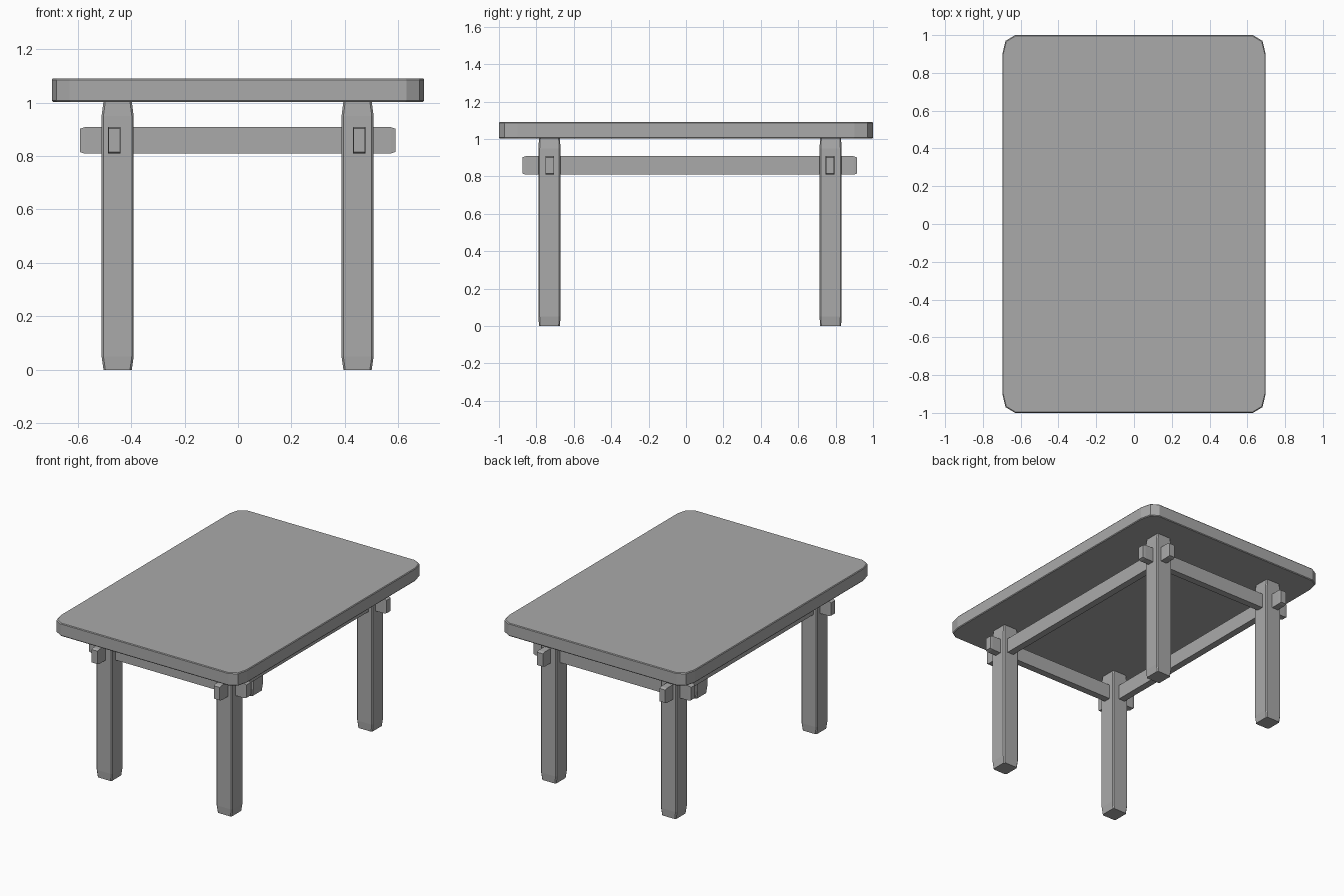
import bpy, bmesh

if "Cube" in bpy.data.objects:
    bpy.data.objects.remove(bpy.data.objects["Cube"])

wood = bpy.data.materials.new("grey_wood")
wood.diffuse_color = (0.4, 0.4, 0.4, 1)
wood.use_nodes = True
wood.node_tree.nodes["Principled BSDF"].inputs["Base Color"].default_value = wood.diffuse_color


def loft(name, rings):
    """Skin a stack of equal-length point rings and cap both ends."""
    bm = bmesh.new()
    loops = [[bm.verts.new(p) for p in ring] for ring in rings]
    for a, b in zip(loops, loops[1:]):
        for i in range(len(a)):
            j = (i + 1) % len(a)
            bm.faces.new((a[i], a[j], b[j], b[i]))
    bm.faces.new(loops[0])
    bm.faces.new(loops[-1])
    bmesh.ops.recalc_face_normals(bm, faces=bm.faces)
    mesh = bpy.data.meshes.new(name)
    bm.to_mesh(mesh)
    bm.free()
    mesh.materials.append(wood)
    obj = bpy.data.objects.new(name, mesh)
    bpy.context.collection.objects.link(obj)
    return obj


def chamfered(hx, hy, c):
    """Rectangle outline with cut corners."""
    return [(hx, -hy + c), (hx, hy - c), (hx - c, hy), (-hx + c, hy),
            (-hx, hy - c), (-hx, -hy + c), (-hx + c, -hy), (hx - c, -hy)]


# Tabletop: rounded corners in three facets, rim softened at top and bottom
def top_outline(inset):
    corner = [(0.697, 0.90), (0.68, 0.97), (0.63, 1.0)]
    pts = []
    for sx, sy in ((1, 1), (-1, 1), (-1, -1), (1, -1)):
        part = [(sx * (x - inset), sy * (y - inset)) for x, y in corner]
        pts += part if sx * sy > 0 else part[::-1]
    return pts


loft("tabletop", [[(x, y, z) for x, y in top_outline(i)]
                  for z, i in ((1.003, 0.004), (1.008, 0), (1.085, 0), (1.09, 0.004))])

# Legs: slim chamfered posts narrowing at both ends
for x0, side in ((-0.4505, "left"), (0.4475, "right")):
    for y0, end in ((-0.73, "front"), (0.773, "back")):
        rings = []
        for z, hx, hy in ((0, 0.053, 0.056), (0.05, 0.06, 0.059),
                          (0.95, 0.06, 0.059), (1.004, 0.053, 0.056)):
            rings.append([(x0 + x, y0 + y, z) for x, y in chamfered(hx, hy, 0.007)])
        loft(f"{end}_{side}_leg", rings)


# Rails: through-tenon bars with blunted ends
def rail(name, start, end, offset, along_x):
    rings = []
    for t, s in ((start, 0.006), (start + 0.018, 0), (end - 0.018, 0), (end, 0.006)):
        w, h = 0.0235 - s / 3, 0.0495 - s
        ring = [(offset + a * w, 0.8585 + b * h) for a, b in ((-1, -1), (1, -1), (1, 1), (-1, 1))]
        rings.append([(t, o, z) if along_x else (o, t, z) for o, z in ring])
    loft(name, rings)


rail("left_rail", -0.874, 0.914, -0.4625, False)
rail("right_rail", -0.874, 0.914, 0.4535, False)
rail("front_rail", -0.592, 0.589, -0.7285, True)
rail("back_rail", -0.592, 0.589, 0.77, True)
